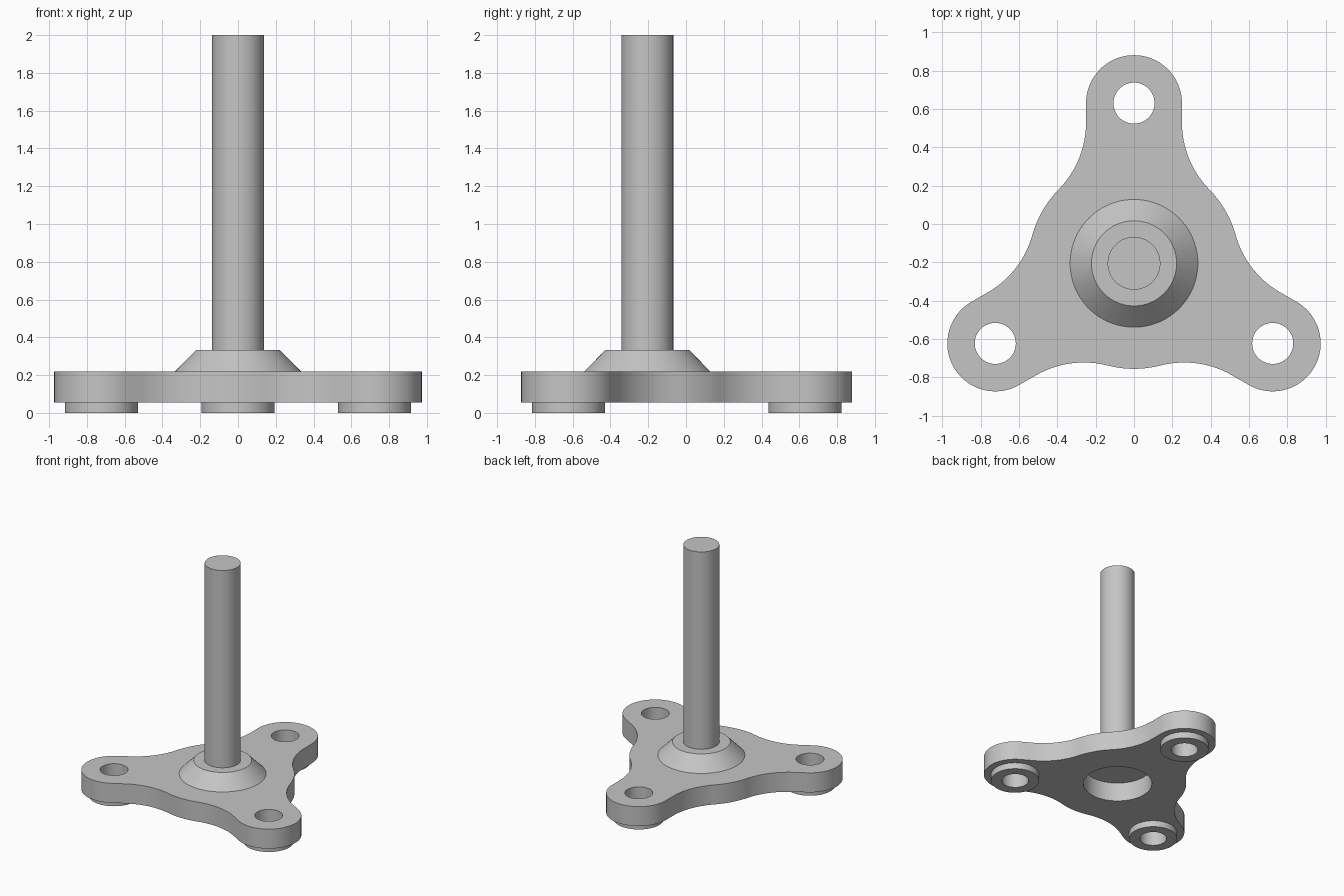
import bpy, bmesh
from math import sin, cos, pi, atan2, sqrt, radians
from mathutils import Matrix, Vector

cube = bpy.data.objects.get("Cube")
if cube:
    bpy.data.objects.remove(cube, do_unlink=True)

GREY = (0.56, 0.56, 0.56, 1)
metal = bpy.data.materials.new("plain grey")
metal.use_nodes = True
metal.diffuse_color = GREY
metal.node_tree.nodes["Principled BSDF"].inputs["Base Color"].default_value = GREY

CENTRE = Vector((0, -0.205))
ARM, LOBE, HUB, FILLET = 0.835, 0.25, 0.55, 0.5
HOLE, FOOT, SOCKET = 0.107, 0.193, 0.275
FOOT_TOP, PLATE_TOP, BOSS_TOP, TOP = 0.055, 0.22, 0.333, 2.0


def arc(cx, cy, r, start, end, steps):
    """Points along an arc, both ends included."""
    angles = [start + (end - start) * i / steps for i in range(steps + 1)]
    return [Vector((cx + r * cos(a), cy + r * sin(a))) for a in angles]


def circle(centre, r, steps=64):
    return arc(centre.x, centre.y, r, 0, 2 * pi, steps)[:-1]


def finish(obj):
    """Weld, fix normals, colour and shade a part."""
    bm = bmesh.new()
    bm.from_mesh(obj.data)
    bmesh.ops.remove_doubles(bm, verts=bm.verts, dist=1e-5)
    bmesh.ops.recalc_face_normals(bm, faces=bm.faces)
    bm.to_mesh(obj.data)
    bm.free()
    obj.data.materials.clear()
    obj.data.materials.append(metal)
    bpy.ops.object.select_all(action='DESELECT')
    obj.select_set(True)
    bpy.context.view_layer.objects.active = obj
    bpy.ops.object.shade_smooth_by_angle(angle=radians(30))


def slab(name, loops, z0, z1):
    """Extrude an outline, with further loops as through holes."""
    curve = bpy.data.curves.new(name, 'CURVE')
    curve.dimensions = '2D'
    curve.fill_mode = 'BOTH'
    curve.extrude = (z1 - z0) / 2
    for loop in loops:
        spline = curve.splines.new('POLY')
        spline.points.add(len(loop) - 1)
        for point, co in zip(spline.points, loop):
            point.co = (co.x, co.y, 0, 1)
        spline.use_cyclic_u = True
    obj = bpy.data.objects.new(name, curve)
    bpy.context.collection.objects.link(obj)
    obj.location.z = (z0 + z1) / 2
    bpy.ops.object.select_all(action='DESELECT')
    obj.select_set(True)
    bpy.context.view_layer.objects.active = obj
    bpy.ops.object.convert(target='MESH')
    finish(bpy.context.object)


def cone(name, r0, r1, z0, z1):
    bpy.ops.mesh.primitive_cone_add(vertices=96, radius1=r0, radius2=r1, depth=z1 - z0,
                                    location=(*CENTRE, (z0 + z1) / 2))
    bpy.context.object.name = name
    finish(bpy.context.object)


# Three-armed outline: fillet, rounded tip, fillet, hub arc
fx = LOBE + FILLET
fy = sqrt((HUB + FILLET) ** 2 - fx ** 2)
tangent = atan2(fy, fx)
sector = (arc(fx, fy, FILLET, pi + tangent, pi, 20)
          + arc(0, ARM, LOBE, 0, pi, 40)
          + arc(-fx, fy, FILLET, 0, -tangent, 20)
          + arc(0, 0, HUB, pi - tangent, 2 * pi / 3 + tangent, 14)[1:-1])
turns = [Matrix.Rotation(k * 2 * pi / 3, 2) for k in range(3)]
outline = [CENTRE + turn @ p for turn in turns for p in sector]
tips = [CENTRE + turn @ Vector((0, ARM)) for turn in turns]

# Base plate with bolt holes and underside socket
slab("base_plate", [outline, circle(CENTRE, SOCKET)] + [circle(t, HOLE) for t in tips],
     FOOT_TOP, PLATE_TOP)

# Ring feet under each arm
for label, tip in zip(("back", "right", "left"), tips):
    slab(label + "_foot", [circle(tip, FOOT), circle(tip, HOLE)], 0, FOOT_TOP)

# Tapered collar and upright shaft
cone("collar", 0.333, 0.222, PLATE_TOP, BOSS_TOP)
cone("shaft", 0.1375, 0.1375, BOSS_TOP - 0.04, TOP)
